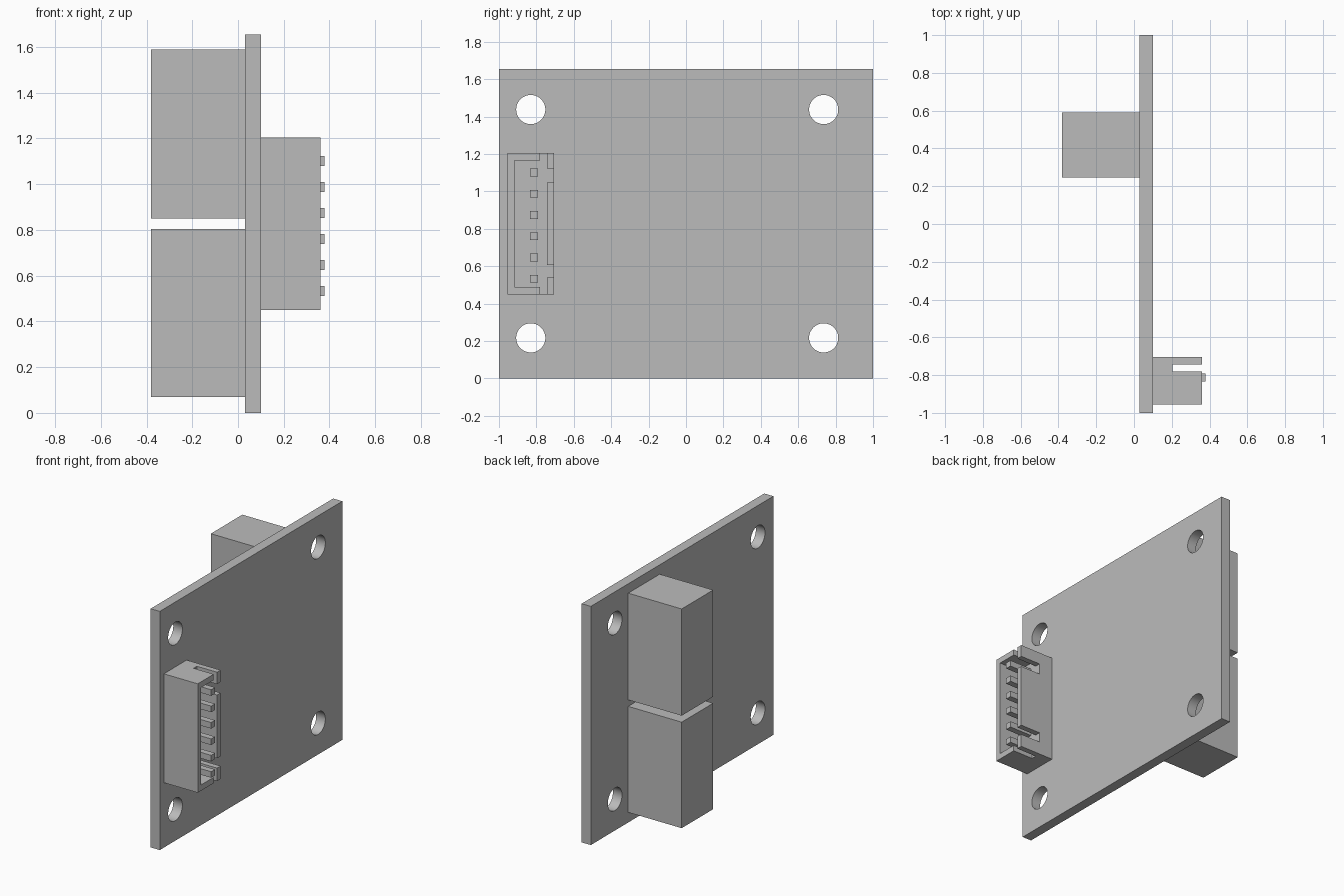
import bpy
from math import radians

if "Cube" in bpy.data.objects:
    bpy.data.objects.remove(bpy.data.objects["Cube"], do_unlink=True)

grey = bpy.data.materials.new("plain grey")
grey.use_nodes = True
colour = (0.5, 0.5, 0.5, 1)
grey.diffuse_color = colour
grey.node_tree.nodes["Principled BSDF"].inputs["Base Color"].default_value = colour


def box(name, x, y, z):
    """Box spanning the given (low, high) ranges."""
    mid = [(a + b) / 2 for a, b in (x, y, z)]
    bpy.ops.mesh.primitive_cube_add(size=1, location=mid)
    ob = bpy.context.object
    ob.name = name
    ob.scale = [b - a for a, b in (x, y, z)]
    bpy.ops.object.transform_apply(location=False, rotation=False, scale=True)
    ob.data.materials.append(grey)
    return ob


def cut(target, cutter):
    """Subtract the cutter from the target and discard it."""
    cutter.hide_render = True
    mod = target.modifiers.new("cut", "BOOLEAN")
    mod.operation = "DIFFERENCE"
    mod.solver = "EXACT"
    mod.object = cutter
    bpy.context.view_layer.objects.active = target
    bpy.ops.object.modifier_apply(modifier=mod.name)
    bpy.data.objects.remove(cutter, do_unlink=True)


# Upright circuit board with four mounting holes
board = box("circuit_board", (0.03, 0.10), (-1, 1), (0, 1.655))
for y in (-0.83, 0.736):
    for z in (0.217, 1.438):
        bpy.ops.mesh.primitive_cylinder_add(
            vertices=48, radius=0.078, depth=0.4,
            location=(0.065, y, z), rotation=(0, radians(90), 0))
        hole = bpy.context.object
        hole.data.materials.append(grey)
        cut(board, hole)
bpy.ops.object.select_all(action="DESELECT")
board.select_set(True)
bpy.context.view_layer.objects.active = board
bpy.ops.object.shade_smooth_by_angle(angle=radians(30))

# Two block components on the other face
box("lower_block", (-0.38, 0.03), (0.245, 0.59), (0.07, 0.805))
box("upper_block", (-0.38, 0.03), (0.245, 0.59), (0.85, 1.59))

# Connector shell: open cavity, slotted end walls and two notches in the rear wall
shell = box("connector_shell", (0.10, 0.36), (-0.955, -0.705), (0.45, 1.205))
depth = (0.205, 0.5)
cut(shell, box("cavity", depth, (-0.917, -0.744), (0.49, 1.165)))
cut(shell, box("end_slot", depth, (-0.78, -0.744), (0.3, 1.4)))
for z in ((0.54, 0.608), (1.047, 1.122)):
    cut(shell, box("rear_notch", depth, (-0.765, -0.6), z))

# Row of six square pins
for i in range(6):
    z = 0.533 + i * 0.1137
    box(f"pin_{i + 1}", (0.19, 0.378), (-0.834, -0.791), (z - 0.021, z + 0.021))
